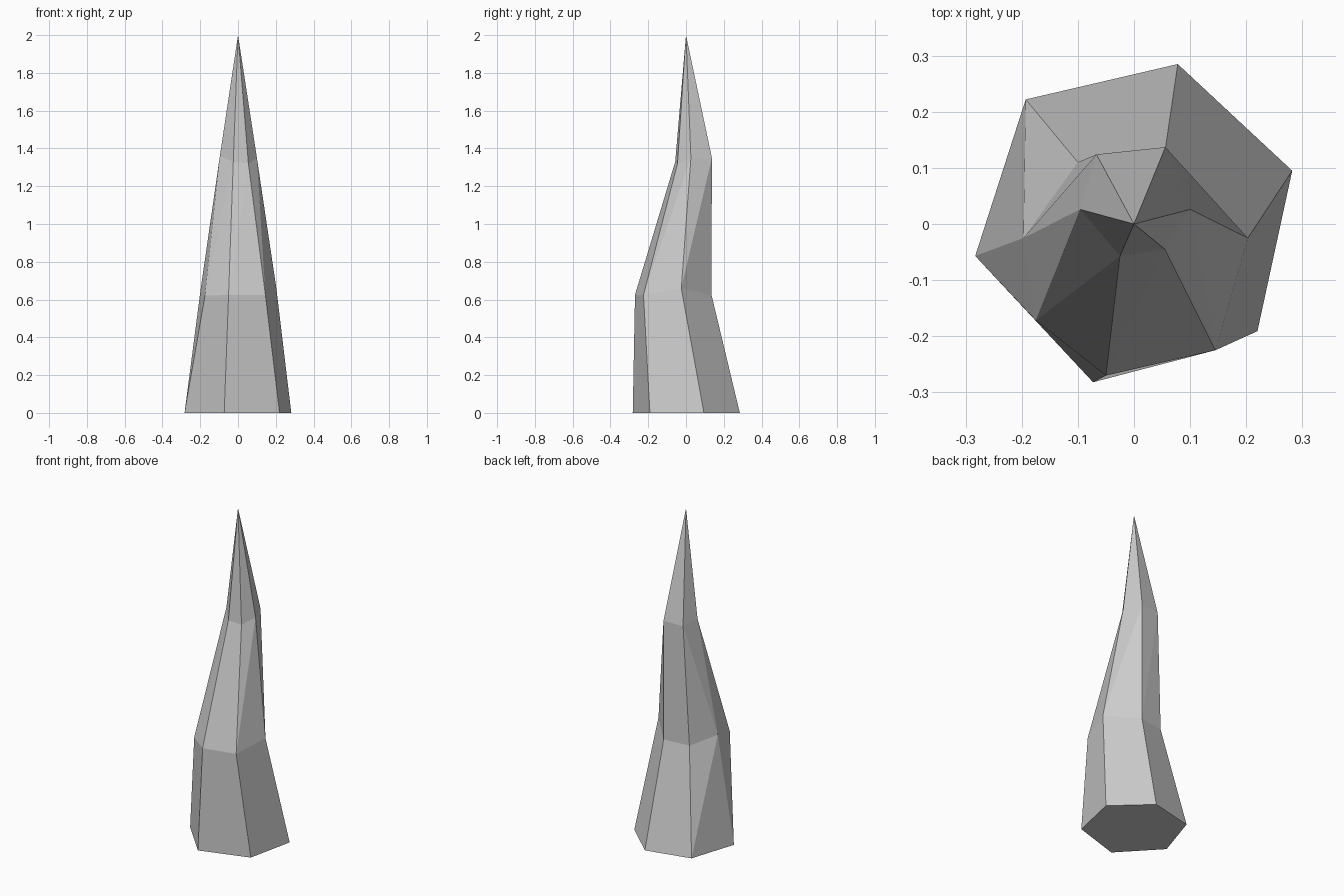
import bpy, bmesh

if "Cube" in bpy.data.objects:
    bpy.data.objects.remove(bpy.data.objects["Cube"])

# Bent crystal spike: cross-sections listed counter-clockwise from the front left
BASE = [(-0.283, -0.057, 0), (-0.073, -0.282, 0), (0.22, -0.191, 0),
        (0.282, 0.095, 0), (0.078, 0.285, 0), (-0.193, 0.222, 0)]
MIDDLE = [(-0.175, -0.172, 0.62), (-0.05, -0.27, 0.625), (0.145, -0.225, 0.625),
          (0.203, -0.025, 0.66), (0.056, 0.135, 0.625), (-0.1, 0.11, 0.62),
          (-0.197, -0.025, 0.66)]          # the bend has one extra corner
UPPER = [(-0.096, 0.026, 1.36), (-0.025, -0.057, 1.33), (0.055, -0.045, 1.32),
         (0.1, 0.026, 1.35), (0.056, 0.137, 1.35), (-0.067, 0.124, 1.345)]
TIP = (0, 0, 2)

bm = bmesh.new()
b, m, u = [[bm.verts.new(p) for p in ring] for ring in (BASE, MIDDLE, UPPER)]
tip = bm.verts.new(TIP)

# flat underside
bm.faces.new(b[::-1])

# side facets up to the bend and from the bend to the upper section
for i in range(5):
    j = i + 1
    bm.faces.new((b[i], b[j], m[j], m[i]))
    bm.faces.new((m[i], m[j], u[j]))
    bm.faces.new((m[i], u[j], u[i]))

# back-left facets around the extra corner
for facet in ((b[5], b[0], m[6]), (b[0], m[0], m[6]), (b[5], m[6], m[5]),
              (m[5], m[6], u[5]), (m[6], u[0], u[5]), (m[6], m[0], u[0])):
    bm.faces.new(facet)

# pointed top
for i in range(6):
    bm.faces.new((u[i], u[(i + 1) % 6], tip))

bmesh.ops.recalc_face_normals(bm, faces=bm.faces[:])
mesh = bpy.data.meshes.new("spike")
bm.to_mesh(mesh)
bm.free()
bpy.context.collection.objects.link(bpy.data.objects.new("spike", mesh))
